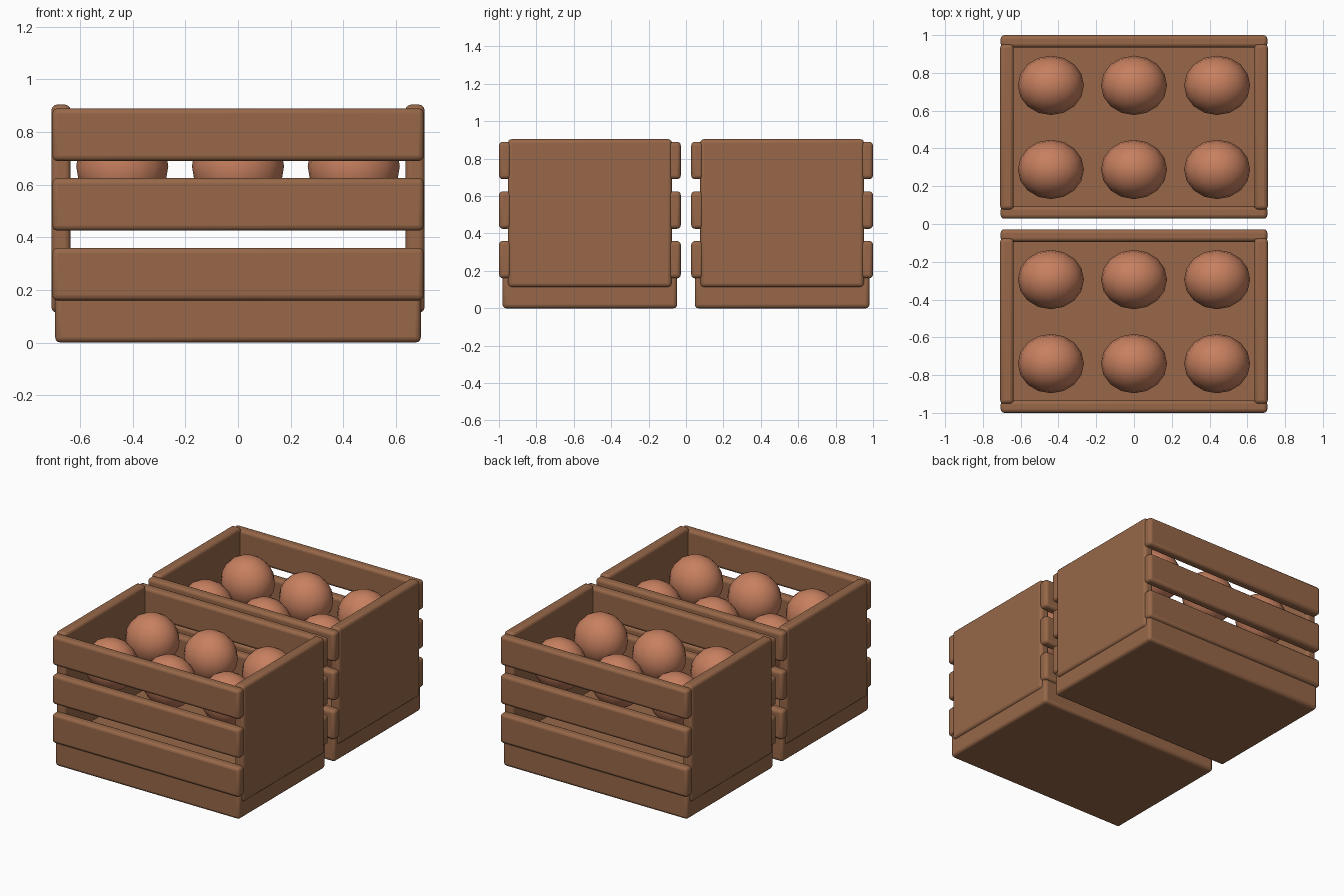
import bpy, math

if "Cube" in bpy.data.objects:
    bpy.data.objects.remove(bpy.data.objects["Cube"])


def material(name, rgb):
    m = bpy.data.materials.new(name)
    m.diffuse_color = (*rgb, 1)
    m.use_nodes = True
    m.node_tree.nodes["Principled BSDF"].inputs["Base Color"].default_value = m.diffuse_color
    return m


wood = material("brown wood", (0.31, 0.137, 0.066))
peach = material("peach fruit", (0.57, 0.215, 0.115))


def board(name, lo, hi, bevel=0.02):
    """Rounded plank spanning two opposite corners."""
    bpy.ops.mesh.primitive_cube_add(size=1, location=[(a + b) / 2 for a, b in zip(lo, hi)])
    o = bpy.context.object
    o.name = name
    o.scale = [b - a for a, b in zip(lo, hi)]
    bpy.ops.object.transform_apply(location=False, rotation=False, scale=True)
    o.data.materials.append(wood)
    mod = o.modifiers.new("rounded edges", 'BEVEL')
    mod.width = bevel
    mod.segments = 3
    bpy.ops.object.shade_smooth_by_angle(angle=math.radians(35))
    return o


def fruit(x, y):
    bpy.ops.mesh.primitive_uv_sphere_add(segments=16, ring_count=10, radius=1, location=(x, y, 0.67))
    o = bpy.context.object
    o.name = "fruit"
    o.scale = (0.175, 0.157, 0.17)
    bpy.ops.object.transform_apply(location=False, rotation=False, scale=True)
    o.data.materials.append(peach)
    bpy.ops.object.shade_smooth()


def crate(cy):
    # Solid floor block
    board("crate_base", (-0.695, cy - 0.467, 0), (0.695, cy + 0.467, 0.2))
    # Solid end panels
    for s in (-1, 1):
        x = sorted((s * 0.637, s * 0.709))
        board("end_panel", (x[0], cy - 0.438, 0.113), (x[1], cy + 0.438, 0.904))
    # Three slats on the front and back
    for s in (-1, 1):
        y = sorted((cy + s * 0.420, cy + s * 0.486))
        for z in (0.16, 0.425, 0.69):
            board("side_slat", (-0.706, y[0], z), (0.706, y[1], z + 0.2))
    # Two rows of three fruits
    for x in (-0.44, 0, 0.44):
        for dy in (-0.225, 0.22):
            fruit(x, cy + dy)


for cy in (-0.514, 0.514):
    crate(cy)
